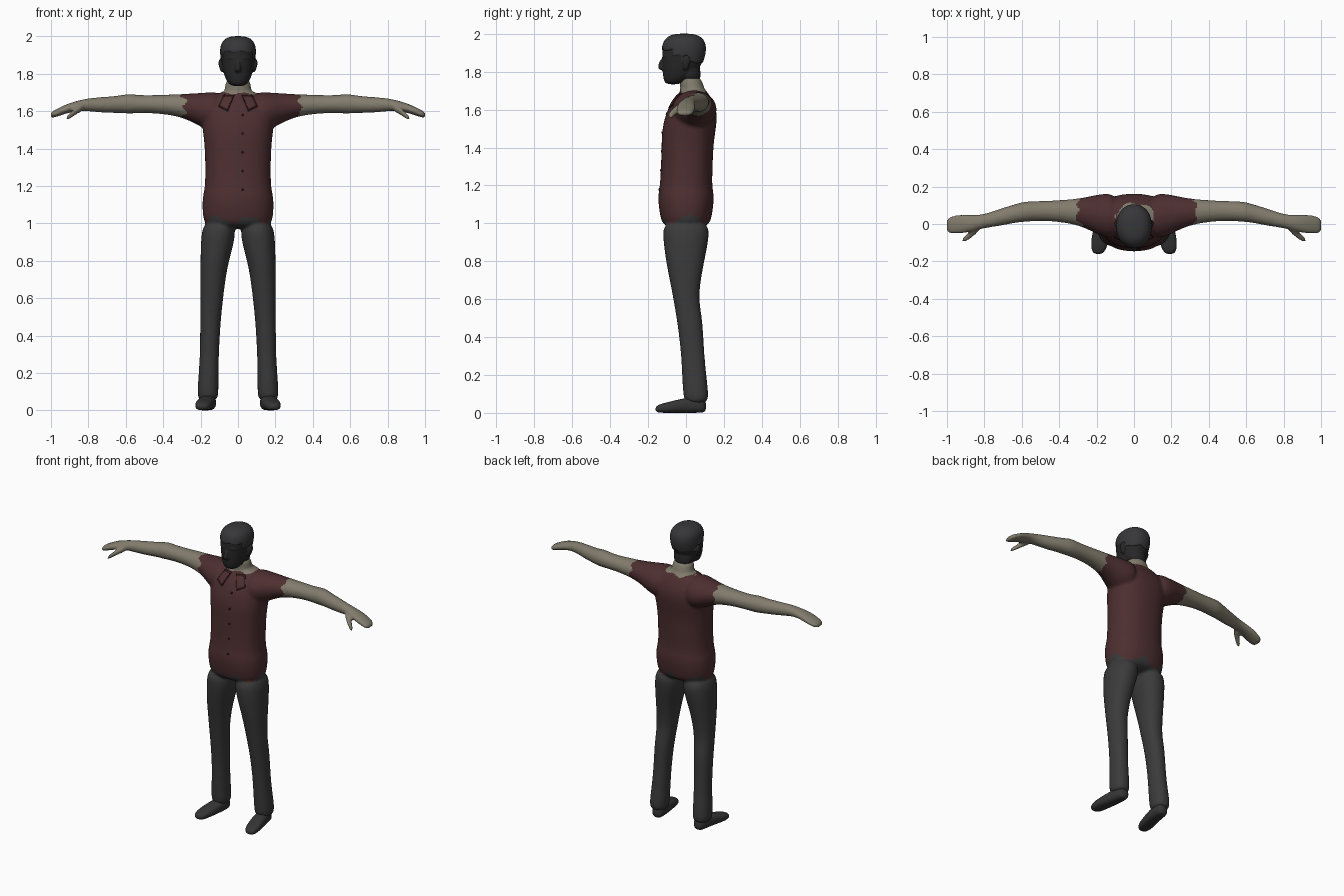
import bpy
import bmesh
from math import sin, cos, pi, atan2, hypot
from mathutils import Vector
from mathutils.bvhtree import BVHTree

if "Cube" in bpy.data.objects:
    bpy.data.objects.remove(bpy.data.objects["Cube"])


def material(name, rgb):
    mat = bpy.data.materials.new(name)
    mat.use_nodes = True
    mat.diffuse_color = (*rgb, 1)
    mat.node_tree.nodes["Principled BSDF"].inputs["Base Color"].default_value = (*rgb, 1)
    return mat


COLOURS = {
    "skin": material("pale skin", (.22, .2, .15)),
    "shirt": material("maroon cloth", (.075, .028, .03)),
    "edge": material("dark maroon", (.03, .011, .012)),
    "stain": material("dried red", (.08, .022, .022)),
    "trousers": material("charcoal cloth", (.043, .043, .043)),
    "hair": material("dark hair", (.038, .038, .041)),
    "shoe": material("dark leather", (.036, .036, .036)),
    "eye": material("eye black", (.02, .02, .02)),
}


def add_object(name, mesh):
    obj = bpy.data.objects.new(name, mesh)
    bpy.context.collection.objects.link(obj)
    return obj


def loft(bm, rings, axis="z", side=1, power=2.0, count=24):
    """Closed tube through rings of (x, y, z, radius a, radius b)."""
    loops = []
    for x, y, z, a, b in rings:
        loop = []
        for i in range(count):
            c, s = cos(2 * pi * i / count), sin(2 * pi * i / count)
            u = a * abs(c) ** (2 / power) * (1 if c > 0 else -1)
            v = b * abs(s) ** (2 / power) * (1 if s > 0 else -1)
            off = {"x": (0, u, v), "y": (u, 0, v), "z": (u, v, 0)}[axis]
            loop.append(bm.verts.new(((x + off[0]) * side, y + off[1], z + off[2])))
        loops.append(loop)
    for low, high in zip(loops, loops[1:]):
        for i in range(count):
            j = (i + 1) % count
            bm.faces.new((low[i], low[j], high[j], high[i]))
    bm.faces.new(loops[0])
    bm.faces.new(loops[-1])


def fuse(bm, voxel, smoothing):
    """Melt overlapping tubes into one smooth skin and return its mesh."""
    bmesh.ops.recalc_face_normals(bm, faces=bm.faces)
    mesh = bpy.data.meshes.new("fused")
    bm.to_mesh(mesh)
    bm.free()
    obj = add_object("fused", mesh)
    obj.modifiers.new("round", "SUBSURF").levels = 2
    remesh = obj.modifiers.new("melt", "REMESH")
    remesh.mode, remesh.voxel_size = "VOXEL", voxel
    smooth = obj.modifiers.new("relax", "SMOOTH")
    smooth.factor, smooth.iterations = .5, smoothing
    graph = bpy.context.evaluated_depsgraph_get()
    result = bpy.data.meshes.new_from_object(obj.evaluated_get(graph))
    bpy.data.objects.remove(obj)
    return result


def split(mesh, rule, swell=None):
    """Cut a mesh into named parts; rule(centre) gives (part, colour)."""
    parts = {rule(f.center)[0] for f in mesh.polygons}
    for part in sorted(parts):
        bm = bmesh.new()
        bm.from_mesh(mesh)
        tags = {f: rule(f.calc_center_median()) for f in bm.faces}
        colours = sorted({c for p, c in tags.values() if p == part})
        for f, (p, c) in tags.items():
            f.smooth = True
            f.material_index = colours.index(c) if p == part else 0
        if part == swell:
            for v in bm.verts:
                if all(tags[f][0] == part for f in v.link_faces):
                    v.co += v.normal * .005
        bmesh.ops.delete(bm, geom=[f for f in tags if tags[f][0] != part], context="FACES")
        piece = bpy.data.meshes.new(part)
        bm.to_mesh(piece)
        bm.free()
        piece.materials.clear()
        for c in colours:
            piece.materials.append(COLOURS[c])
        add_object(part, piece)


# Torso, neck, arms and legs melted together
body = bmesh.new()
loft(body, [(0, 0, .97, .17, .115), (0, 0, 1.03, .19, .137), (0, 0, 1.12, .193, .149),
            (0, 0, 1.17, .184, .145), (0, 0, 1.2, .177, .138), (0, .005, 1.32, .176, .137),
            (0, .008, 1.42, .18, .138), (0, .016, 1.5, .19, .143), (0, .03, 1.58, .2, .137),
            (0, .035, 1.64, .19, .112), (0, .04, 1.69, .12, .075), (0, .04, 1.71, .07, .06)],
     power=2.3)
loft(body, [(0, .045, 1.6, .09, .08), (0, .04, 1.68, .082, .07), (0, .03, 1.73, .068, .062),
            (0, .02, 1.78, .066, .056)])
for side in (1, -1):
    loft(body, [(.08, .04, 1.6, .12, .11), (.16, .045, 1.598, .12, .102),
                (.22, .055, 1.612, .097, .085), (.3, .065, 1.63, .07, .061),
                (.42, .07, 1.637, .056, .05), (.52, .07, 1.637, .053, .047),
                (.59, .065, 1.64, .055, .055), (.62, .06, 1.637, .051, .047),
                (.72, .035, 1.633, .046, .043), (.8, .015, 1.635, .037, .035),
                (.86, .005, 1.628, .043, .028), (.92, 0, 1.612, .053, .025),
                (.97, -.005, 1.59, .05, .021), (1.005, -.008, 1.577, .042, .017)], "x", side)
    loft(body, [(.82, -.01, 1.625, .02, .02), (.86, -.045, 1.605, .024, .02),
                (.895, -.073, 1.578, .02, .017), (.92, -.09, 1.558, .014, .014)], "x", side)
    loft(body, [(.1, 0, 1.02, .085, .125), (.106, 0, .92, .093, .122),
                (.125, -.005, .8, .076, .102), (.134, -.004, .7, .067, .082),
                (.14, 0, .6, .061, .067), (.146, .018, .5, .056, .068),
                (.15, .028, .4, .053, .064), (.153, .036, .3, .051, .062),
                (.157, .043, .2, .053, .064), (.161, .052, .1, .057, .068),
                (.161, .055, .045, .053, .06)], "z", side, 2.2)
body_mesh = fuse(body, .009, 6)
surface = BVHTree.FromPolygons([v.co for v in body_mesh.vertices],
                               [p.vertices for p in body_mesh.polygons])


def body_rule(c):
    ragged = sin(c.z * 90) + sin(c.y * 70 + c.x)
    hem = 1.018 + .022 * sin(5 * atan2(c.y, c.x) + 1) + .006 * sin(c.x * 80)
    cuff = .325 if c.x > 0 else .295
    if c.z < hem:
        return "trousers", "trousers"
    if abs(c.x) > cuff + .013 * ragged:
        spot = (c - Vector((.85, -.015, 1.65))).length < .022
        return "arms", "stain" if spot else "skin"
    if c.z > 1.695 + .006 * sin(c.x * 60) and abs(c.x) < .1:
        return "neck", "skin"
    return "shirt", "shirt"


split(body_mesh, body_rule)

# Head with jaw, nose, brow and ears
head = bmesh.new()
loft(head, [(0, -.07, 1.732, .036, .036), (0, -.05, 1.757, .06, .07), (0, -.03, 1.8, .078, .093),
            (0, -.02, 1.85, .085, .107), (0, -.012, 1.9, .092, .114), (0, -.01, 1.945, .092, .112),
            (0, -.01, 1.978, .076, .093), (0, -.01, 1.997, .04, .05)], power=2.15)
loft(head, [(0, .025, 1.75, .064, .057), (0, .018, 1.79, .068, .056), (0, .01, 1.84, .07, .07)])
loft(head, [(0, -.122, 1.873, .009, .01), (0, -.134, 1.835, .013, .014),
            (0, -.134, 1.818, .018, .015), (0, -.12, 1.806, .014, .01)])
for side in (1, -1):
    loft(head, [(.01, -.115, 1.882, .012, .008), (.04, -.11, 1.886, .014, .008),
                (.065, -.09, 1.88, .012, .007)], "x", side)
    loft(head, [(.082, -.004, 1.806, .008, .012), (.09, 0, 1.835, .012, .02),
                (.094, .004, 1.865, .013, .023), (.088, .004, 1.884, .007, .012)], "z", side)


def head_rule(c):
    hairline = 1.915 if c.y < -.07 else 1.88 if c.y < -.025 else 1.85
    if c.z > hairline + .005 * sin(c.x * 90) and not (abs(c.x) > .09 and c.z < 1.89):
        return "hair", "hair"
    if c.y > .018 and c.z > 1.782 + .005 * sin(c.x * 120):
        return "head", "stain"
    if c.y < -.07 and .016 < abs(c.x) < .058 and abs(c.z - 1.862) < .008:
        return "head", "eye"
    if c.y < -.06 and hypot((c.x + .018) / 1.3, c.z - 1.758) < .027 + .004 * sin(c.x * 200):
        return "head", "stain"
    return "head", "skin"


split(fuse(head, .005, 4), head_rule, swell="hair")

# Shoes, toes turned slightly out
for side, label in ((1, "left"), (-1, "right")):
    shoe = bmesh.new()
    loft(shoe, [(.155, .108, .035, .028, .033), (.157, .075, .042, .043, .042),
                (.165, 0, .04, .045, .04), (.178, -.06, .033, .048, .033),
                (.188, -.125, .025, .045, .025), (.192, -.164, .019, .026, .017)], "y", side, 2.6)
    split(fuse(shoe, .007, 3), lambda c: (label + "_shoe", "shoe"))


def plate(name, outline, lift, colour):
    """Thin patch laid on the chest from an outline of (x, z) points."""
    bm = bmesh.new()
    bm.faces.new([bm.verts.new((x, -.4, z)) for x, z in outline])
    if len(outline) == 4:
        bmesh.ops.subdivide_edges(bm, edges=bm.edges[:], cuts=7, use_grid_fill=True)
    for v in bm.verts:
        hit = surface.ray_cast(v.co, Vector((0, 1, 0)))[0]
        if hit:
            v.co.y = hit.y - lift
    bmesh.ops.recalc_face_normals(bm, faces=bm.faces)
    for f in bm.faces:
        f.smooth = True
        if f.normal.y > 0:
            f.normal_flip()
    mesh = bpy.data.meshes.new(name)
    bm.to_mesh(mesh)
    bm.free()
    mesh.materials.append(COLOURS[colour])
    add_object(name, mesh).modifiers.new("thickness", "SOLIDIFY").thickness = .004


# Collar flaps with dark edging, and shirt buttons
flap = [Vector(p) for p in ((.02, 1.685), (.075, 1.688), (.105, 1.625), (.055, 1.6))]
middle = sum(flap, Vector((0, 0))) / 4
for side, label in ((1, "left"), (-1, "right")):
    for part, size, lift, colour in (("edge", 1.0, .004, "edge"), ("flap", .8, .007, "shirt")):
        shape = [middle + (p - middle) * size for p in flap]
        plate(f"{label}_collar_{part}", [(p.x * side, p.y) for p in shape], lift, colour)
for n in range(5):
    ring = [(.025 + .006 * cos(i * pi / 4), 1.18 + .1 * n + .006 * sin(i * pi / 4)) for i in range(8)]
    plate(f"button_{n + 1}", ring, .004, "edge")
